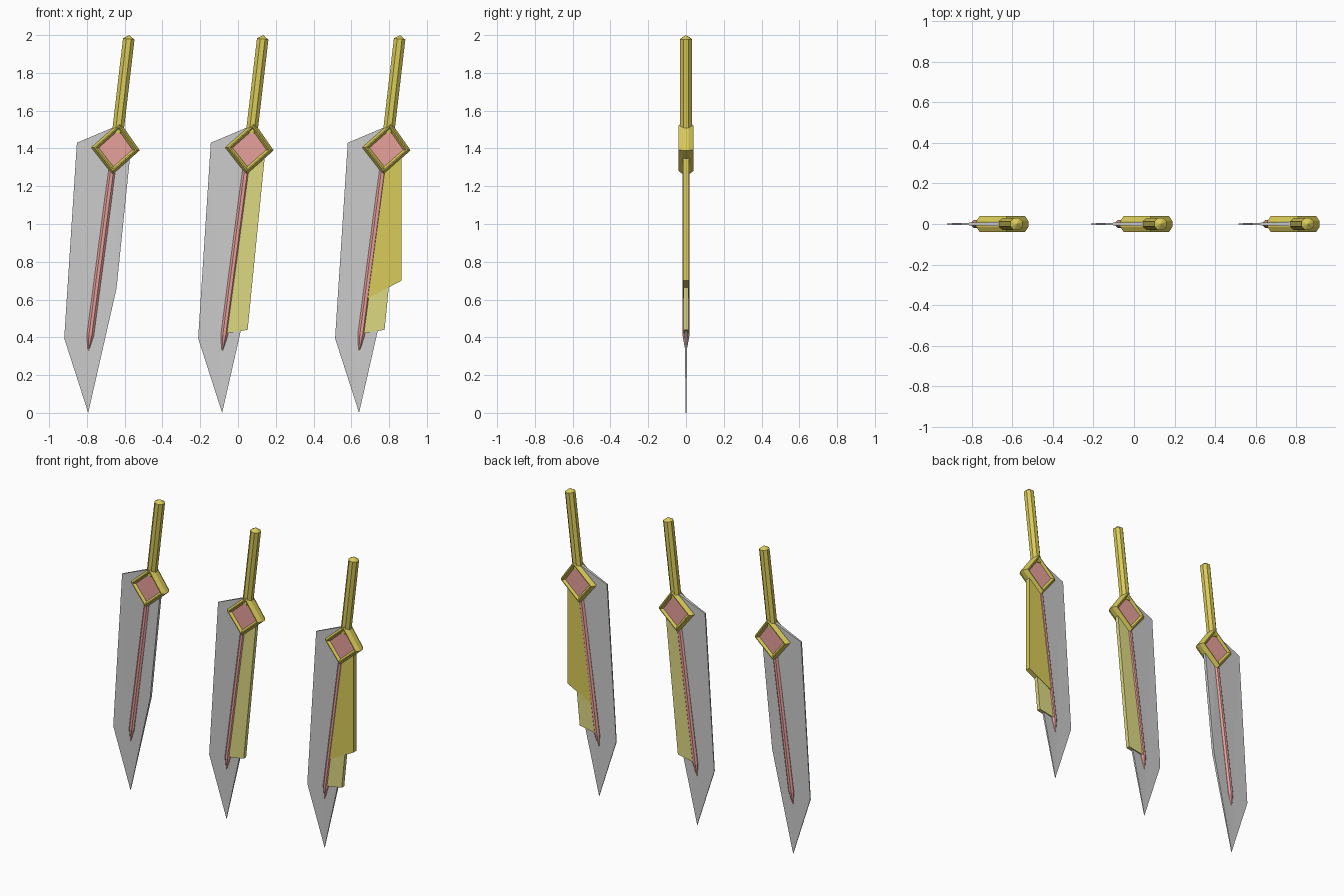
import bpy, bmesh, math
from mathutils import Vector

if "Cube" in bpy.data.objects:
    bpy.data.objects.remove(bpy.data.objects["Cube"])


def material(name, rgb):
    m = bpy.data.materials.new(name)
    m.diffuse_color = (*rgb, 1)
    m.use_nodes = True
    m.node_tree.nodes["Principled BSDF"].inputs["Base Color"].default_value = m.diffuse_color
    return m


GOLD = material("gold", (0.70, 0.60, 0.10))
PALE = material("pale_gold", (0.72, 0.70, 0.22))
RED = material("red", (0.80, 0.35, 0.33))


def finish(name, bm, mat, shift):
    bmesh.ops.recalc_face_normals(bm, faces=bm.faces)
    me = bpy.data.meshes.new(name)
    bm.to_mesh(me)
    bm.free()
    if mat:
        me.materials.append(mat)
    ob = bpy.data.objects.new(name, me)
    ob.location.x = shift
    bpy.context.collection.objects.link(ob)


def bridge(bm, a, b):
    n = len(a)
    for i in range(n):
        bm.faces.new((a[i], a[(i + 1) % n], b[(i + 1) % n], b[i]))


def plate(name, pts, mat, shift):
    """Flat outline of (x, z, half thickness), mirrored front to back."""
    bm = bmesh.new()
    front, back = [[bm.verts.new((x, s * h, z)) for x, z, h in pts] for s in (-1, 1)]
    caps = [bm.faces.new(front), bm.faces.new(back)]
    bridge(bm, front, back)
    bmesh.ops.triangulate(bm, faces=caps)
    finish(name, bm, mat, shift)


def rod(name, start, end, profile, mat, shift, sides=8):
    """Faceted rod: profile of (fraction along axis, radius); radius 0 is a point."""
    bm = bmesh.new()
    a, b = Vector((start[0], 0, start[1])), Vector((end[0], 0, end[1]))
    u = (b - a).normalized().cross(Vector((0, 1, 0)))
    prev = None
    for t, r in profile:
        c = a.lerp(b, t)
        if r == 0:
            p = bm.verts.new(c)
            for i in range(sides):
                bm.faces.new((prev[i], prev[(i + 1) % sides], p))
            break
        ring = []
        for i in range(sides):
            ang = 2 * math.pi * (i + 0.5) / sides
            ring.append(bm.verts.new(c + r * (math.cos(ang) * u + math.sin(ang) * Vector((0, 1, 0)))))
        if prev:
            bridge(bm, prev, ring)
        else:
            bm.faces.new(ring)
        prev = ring
    finish(name, bm, mat, shift)


CENTRE = (-0.648, 1.40)
DIAMOND = [(-0.625, 1.54), (-0.52, 1.39), (-0.665, 1.262), (-0.777, 1.405)]


def diamond(scale):
    return [(CENTRE[0] + (x - CENTRE[0]) * scale, CENTRE[1] + (z - CENTRE[1]) * scale)
            for x, z in DIAMOND]


def guard(name, shift):
    """Closed diamond ring with bevelled outer and inner slopes."""
    bm = bmesh.new()
    section = [(1, -0.014), (0.87, -0.039), (0.81, -0.039), (0.68, -0.022),
               (0.68, 0.022), (0.81, 0.039), (0.87, 0.039), (1, 0.014)]
    rings = [[bm.verts.new((x, y, z)) for x, z in diamond(s)] for s, y in section]
    for i in range(len(rings)):
        bridge(bm, rings[i], rings[(i + 1) % len(rings)])
    finish(name, bm, GOLD, shift)


# Three swords, each with one more backing plate than the last
for n, dx in enumerate((0, 0.709, 1.434)):
    k = f"_{n + 1}"
    # Blade, thinning towards the tip and cutting edge
    plate("blade" + k, [(-0.793, 0.0, 0.002), (-0.92, 0.395, 0.003), (-0.853, 1.43, 0.005),
                        (-0.64, 1.52, 0.011), (-0.565, 1.42, 0.01), (-0.643, 0.66, 0.009)], None, dx)
    # Red spine and handle
    rod("spine" + k, (-0.662, 1.32), (-0.795, 0.31), [(0, 0.021), (0.9, 0.02), (1, 0)], RED, dx)
    rod("handle" + k, (-0.637, 1.48), (-0.576, 2.0), [(0, 0.033), (0.96, 0.033), (1, 0)], GOLD, dx)
    # Guard frame and inset gem
    guard("guard" + k, dx)
    plate("gem" + k, [(x, z, 0.024) for x, z in diamond(0.70)], RED, dx)
    # Backing plates along the right side of the spine
    if n >= 1:
        plate("narrow_plate" + k, [(x, z, 0.013) for x, z in
              [(-0.652, 1.38), (-0.565, 1.38), (-0.658, 0.44), (-0.775, 0.42)]], PALE, dx)
    if n >= 2:
        plate("wide_plate" + k, [(x, z, 0.017) for x, z in
              [(-0.652, 1.38), (-0.569, 1.37), (-0.569, 0.70), (-0.75, 0.605)]], GOLD, dx)
